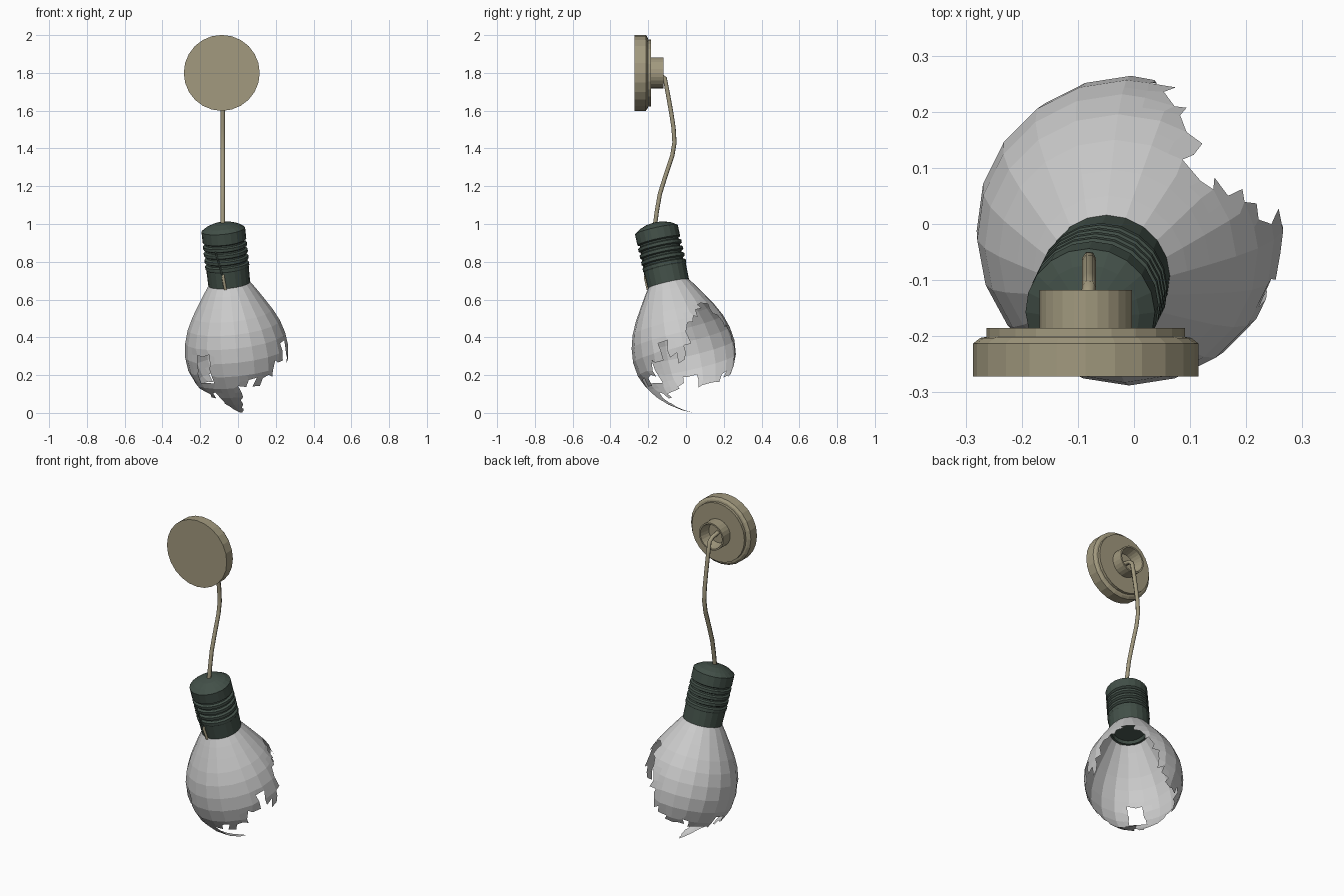
import bpy, bmesh, math, random
from mathutils import Vector, Matrix

if "Cube" in bpy.data.objects:
    bpy.data.objects.remove(bpy.data.objects["Cube"])

random.seed(4)


def material(name, rgb):
    m = bpy.data.materials.new(name)
    m.diffuse_color = (*rgb, 1)
    m.use_nodes = True
    m.node_tree.nodes["Principled BSDF"].inputs["Base Color"].default_value = m.diffuse_color
    return m


BEIGE = material("beige", (0.36, 0.32, 0.21))
GREEN = material("dark green", (0.055, 0.08, 0.065))
GLASS = material("pale grey", (0.60, 0.60, 0.60))


def add_object(name, bm, mat, matrix=None, recalc=True):
    if recalc:
        bmesh.ops.recalc_face_normals(bm, faces=bm.faces)
    me = bpy.data.meshes.new(name)
    bm.to_mesh(me)
    bm.free()
    if matrix:
        me.transform(matrix)
    me.materials.append(mat)
    ob = bpy.data.objects.new(name, me)
    bpy.context.collection.objects.link(ob)
    return ob


def lathe(name, profile, sides, mat, matrix):
    """Revolve (distance, radius) pairs; distance runs along local -z."""
    bm = bmesh.new()
    rings = []
    for t, r in profile:
        if r == 0:
            rings.append([bm.verts.new((0, 0, -t))] * sides)
        else:
            rings.append([bm.verts.new((r * math.cos(a), r * math.sin(a), -t))
                          for a in (2 * math.pi * i / sides for i in range(sides))])
    for A, B in zip(rings, rings[1:]):
        for i in range(sides):
            j = (i + 1) % sides
            bm.faces.new(list(dict.fromkeys((A[i], A[j], B[j], B[i]))))
    return add_object(name, bm, mat, matrix)


def tube(name, points, radius, mat, matrix=None):
    cu = bpy.data.curves.new(name + "_path", 'CURVE')
    cu.dimensions = '3D'
    cu.bevel_depth = radius
    cu.bevel_resolution = 1
    cu.use_fill_caps = True
    sp = cu.splines.new('POLY')
    sp.points.add(len(points) - 1)
    for p, co in zip(sp.points, points):
        p.co = (*co, 1)
    tmp = bpy.data.objects.new(name + "_tmp", cu)
    bpy.context.collection.objects.link(tmp)
    dg = bpy.context.evaluated_depsgraph_get()
    bm = bmesh.new()
    bm.from_mesh(bpy.data.meshes.new_from_object(tmp.evaluated_get(dg)))
    bpy.data.objects.remove(tmp)
    return add_object(name, bm, mat, matrix)


# Tilted frame shared by socket and bulb: local -z runs from socket top to bulb tip
d = Vector((0.11, 0.225, -1)).normalized()
v = (Vector((0, 1, 0)) - d * d.y).normalized()
u = v.cross(-d)
TILT = Matrix.Translation((-0.078, -0.157, 0.97)) @ Matrix((u, v, -d)).transposed().to_4x4()

# Ceiling plate turned on its side: distance runs along +y
PLATE = Matrix.Translation((-0.086, 0, 1.8)) @ Matrix.Rotation(math.pi / 2, 4, 'X')
lathe("mounting_plate", [(-.272, 0), (-.272, .201), (-.213, .201), (-.203, .188), (-.201, .177),
                         (-.185, .177), (-.185, .082), (-.118, .082), (-.118, .073),
                         (-.182, .06), (-.182, 0)], 24, BEIGE, PLATE)

# Cord hanging from the cup to the socket
tube("cord", [(-.086, -.185, 1.80), (-.083, -.135, 1.79), (-.08, -.112, 1.77), (-.08, -.098, 1.70),
              (-.08, -.08, 1.60), (-.08, -.066, 1.51), (-.08, -.061, 1.43), (-.08, -.073, 1.36),
              (-.08, -.11, 1.25), (-.08, -.138, 1.16), (-.08, -.154, 1.07), (-.08, -.166, .98)],
     0.0125, BEIGE)

# Ribbed socket with a domed top
prof = [(-.04, 0), (-.033, .05), (-.018, .09), (0, .116), (.06, .116)]
for k in range(4):
    t = .06 + k * .036
    prof += [(t + .006, .104), (t + .014, .104), (t + .02, .117), (t + .036, .117)]
prof += [(.21, .113), (.3, .111), (.3, .1), (.285, .09), (.285, 0)]
lathe("socket", prof, 20, GREEN, TILT)


# Little wire and slot on the front of the socket
def on_socket(deg, t, r):
    a = math.radians(deg)
    return (r * math.cos(a), r * math.sin(a), -t)


tube("socket_wire", [on_socket(-104, .22, .108), on_socket(-104, .235, .116),
                     on_socket(-102, .30, .114)], .008, BEIGE, TILT)
tube("socket_strip", [on_socket(-118, .09, .115), on_socket(-106, .22, .115)], .005, GREEN, TILT)

# Broken glass bulb: 20-sided shell, split finer so it can be broken off in blocks
GLASS_PROFILE = [(.285, .104), (.335, .138), (.39, .173), (.455, .213), (.52, .245), (.59, .266),
                 (.665, .275), (.74, .266), (.81, .238), (.87, .196), (.92, .145), (.965, .08),
                 (.993, .025)]
SIDES, COLS = 20, 40


def surface(c, s):
    """Point on the faceted shell at column c and row s (both may be fractional)."""
    s = min(max(s / 2, 0), len(GLASS_PROFILE) - 1.001)
    i = int(s)
    (t0, r0), (t1, r1) = GLASS_PROFILE[i], GLASS_PROFILE[i + 1]
    f = s - i
    t, r = t0 + (t1 - t0) * f, r0 + (r1 - r0) * f
    k = math.floor(c / 2)
    g = c / 2 - k
    a, b = (2 * math.pi * n / SIDES for n in (k, k + 1))
    return Vector((r * (math.cos(a) * (1 - g) + math.cos(b) * g),
                   r * (math.sin(a) * (1 - g) + math.sin(b) * g), -t))


# How far down the glass survives, by angle around the bulb
BREAK = [(-180, .79), (-150, .82), (-132, .87), (-127, .90), (-122, 1), (-94, 1), (-88, .80),
         (-62, .76), (-45, .76), (-30, .66), (-18, .62), (-10, .71), (3, .70), (9, .58),
         (30, .50), (48, .46), (62, .50), (74, .62), (84, .78), (100, .84), (118, .86),
         (140, .80), (160, .83), (180, .79)]


def survives(deg, t):
    if -144 < deg < -126 and .63 < t < .79:      # small window in the front left
        return False
    for (a, x), (b, y) in zip(BREAK, BREAK[1:]):
        if a <= deg <= b:
            return t < x + (y - x) * (deg - a) / (b - a) + wobble[int(deg) // 9 % COLS]


wobble = [random.uniform(-.03, .03) for _ in range(COLS)]
bm = bmesh.new()
ROWS = 2 * (len(GLASS_PROFILE) - 1)
grid = {(c, s): bm.verts.new(surface(c, s)) for c in range(COLS) for s in range(ROWS + 1)}
where = {vert: key for key, vert in grid.items()}
for c in range(COLS):
    deg = (c + .5) * 360 / COLS
    deg = deg - 360 if deg > 180 else deg
    for s in range(ROWS):
        t = -surface(c + .5, s + .5).z
        if survives(deg, t):
            n = (c + 1) % COLS
            bm.faces.new((grid[c, s], grid[c, s + 1], grid[n, s + 1], grid[n, s]))
# Roughen the broken edge by sliding its corners along the shell
for vert in list(bm.verts):
    c, s = where[vert]
    if vert.link_faces and vert.is_boundary and s > 1:
        vert.co = surface(c + random.uniform(-.35, .35), s + random.uniform(-.35, .35))
bmesh.ops.delete(bm, geom=[x for x in bm.verts if not x.link_faces], context='VERTS')
add_object("broken_bulb", bm, GLASS, TILT, recalc=False)
